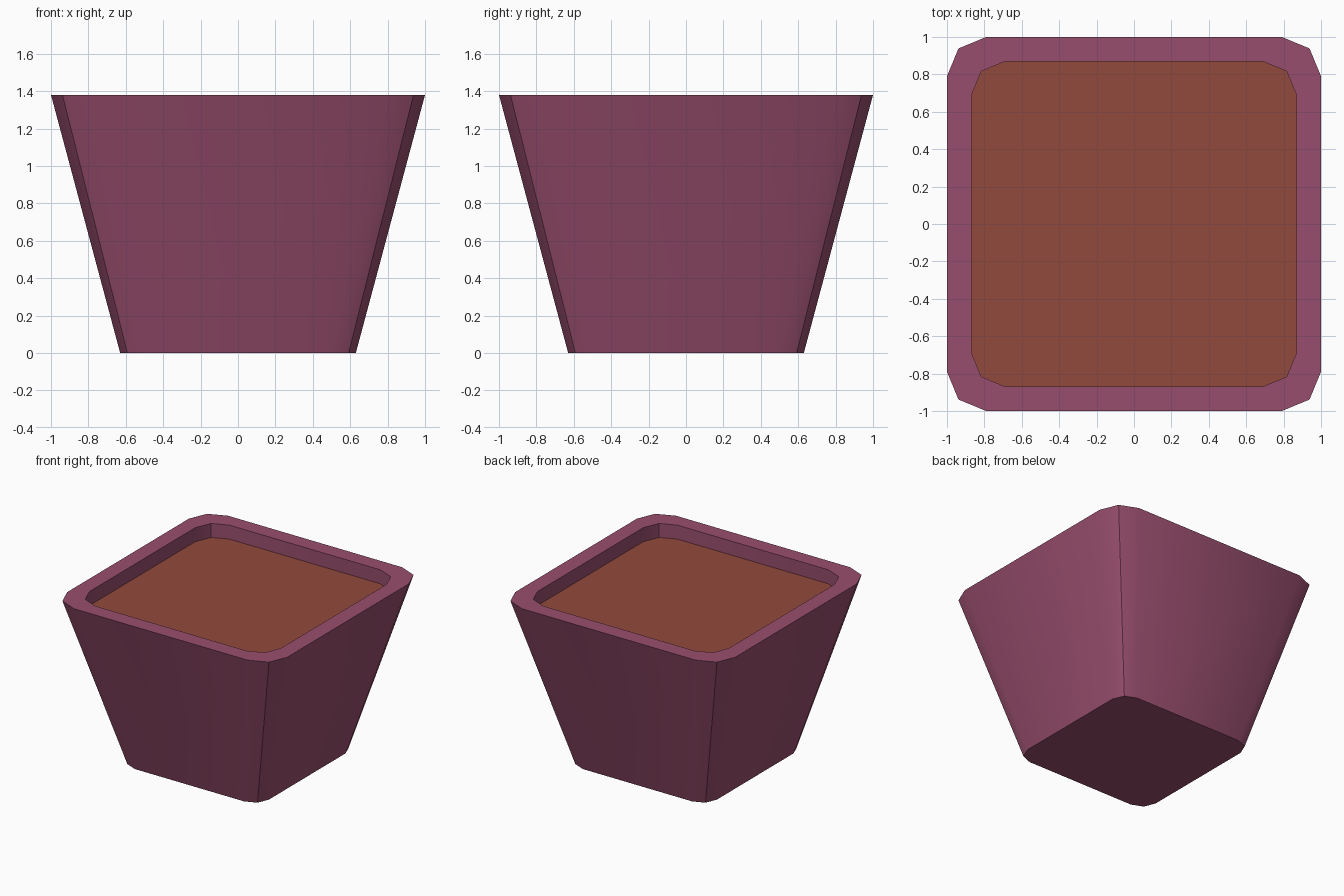
import bpy, math

if "Cube" in bpy.data.objects:
    bpy.data.objects.remove(bpy.data.objects["Cube"])

H, SOIL_Z = 1.38, 1.265


def material(name, rgb):
    m = bpy.data.materials.new(name)
    m.diffuse_color = (*rgb, 1)
    m.use_nodes = True
    m.node_tree.nodes["Principled BSDF"].inputs["Base Color"].default_value = m.diffuse_color
    return m


def ring(half, radius, z):
    """Square with two-segment rounded corners, counter-clockwise."""
    pts = []
    for q in range(4):
        a0 = q * math.pi / 2
        cx = (half - radius) * math.copysign(1, math.cos(a0 + math.pi / 4))
        cy = (half - radius) * math.copysign(1, math.sin(a0 + math.pi / 4))
        for i in range(3):
            a = a0 + i * math.pi / 4
            pts.append((cx + radius * math.cos(a), cy + radius * math.sin(a), z))
    return pts


def build(name, rings, mat, cap):
    n = 12
    verts = [p for r in rings for p in r]
    faces = [(k * n + i, k * n + (i + 1) % n, (k + 1) * n + (i + 1) % n, (k + 1) * n + i)
             for k in range(len(rings) - 1) for i in range(n)]
    faces.append(cap)
    me = bpy.data.meshes.new(name)
    me.from_pydata(verts, [], faces)
    me.materials.append(mat)
    ob = bpy.data.objects.new(name, me)
    bpy.context.collection.objects.link(ob)
    bpy.context.view_layer.objects.active = ob
    bpy.ops.object.select_all(action='DESELECT')
    ob.select_set(True)
    bpy.ops.object.shade_smooth_by_angle(angle=math.radians(30))
    return ob


plum = material("plum glaze", (0.314, 0.076, 0.154))
brown = material("brown soil", (0.290, 0.067, 0.046))

# Tapered pot: base, outer wall, flat rim, upright inner lip
build("pot", [ring(0.63, 0.132, 0), ring(1.0, 0.21, H),
              ring(0.87, 0.183, H), ring(0.87, 0.183, SOIL_Z)],
      plum, tuple(reversed(range(12))))

# Soil surface filling the pot
build("soil", [ring(0.87, 0.183, SOIL_Z)], brown, tuple(range(12)))
